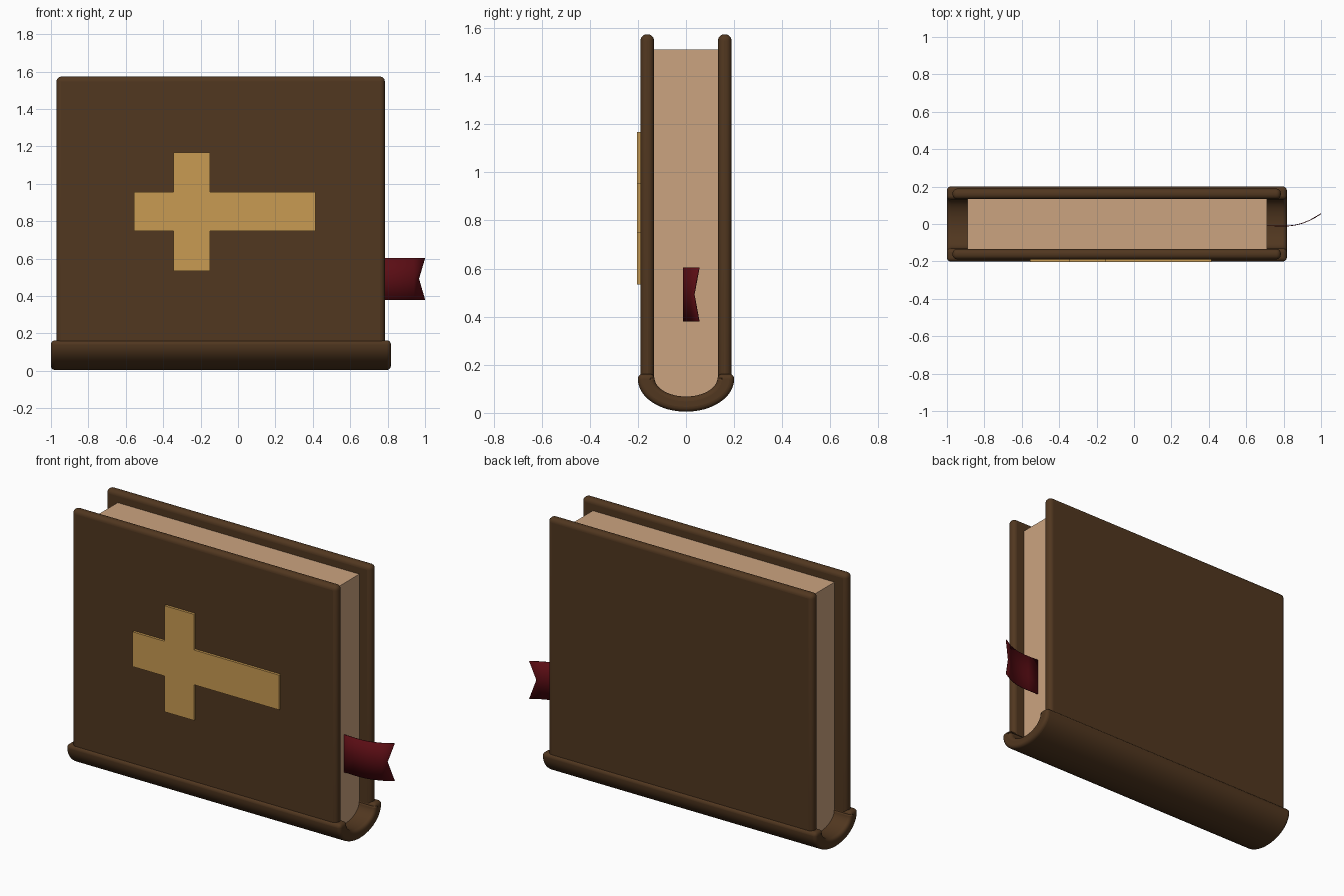
import bpy, bmesh, math

if "Cube" in bpy.data.objects:
    bpy.data.objects.remove(bpy.data.objects["Cube"])


def material(name, rgb):
    m = bpy.data.materials.new(name)
    m.diffuse_color = (*rgb, 1)
    m.use_nodes = True
    m.node_tree.nodes["Principled BSDF"].inputs["Base Color"].default_value = m.diffuse_color
    return m


LEATHER = material("leather", (0.082, 0.038, 0.014))
PAPER = material("paper", (0.60, 0.37, 0.215))
GOLD = material("gold", (0.58, 0.325, 0.085))
RED = material("red", (0.105, 0.004, 0.007))


def make_object(name, bm, mat):
    bmesh.ops.recalc_face_normals(bm, faces=bm.faces)
    me = bpy.data.meshes.new(name)
    bm.to_mesh(me)
    bm.free()
    me.materials.append(mat)
    ob = bpy.data.objects.new(name, me)
    bpy.context.collection.objects.link(ob)
    return ob


def prism(name, outline, offset, mat):
    """Extrude a closed outline of 3D points along an offset."""
    bm = bmesh.new()
    face = bm.faces.new([bm.verts.new(p) for p in outline])
    new = bmesh.ops.extrude_face_region(bm, geom=[face])["geom"]
    bmesh.ops.translate(bm, vec=offset, verts=[g for g in new if isinstance(g, bmesh.types.BMVert)])
    return make_object(name, bm, mat)


def bevel(ob, width, angle=50):
    b = ob.modifiers.new("bevel", 'BEVEL')
    b.width, b.segments = width, 5
    b.limit_method, b.angle_limit = 'ANGLE', math.radians(angle)
    b.use_clamp_overlap = False


def smooth(ob, angle=35):
    bpy.ops.object.select_all(action='DESELECT')
    ob.select_set(True)
    bpy.context.view_layer.objects.active = ob
    bpy.ops.object.shade_smooth_by_angle(angle=math.radians(angle))


def arc(a, b, z, n=24):
    """Lower half ellipse in (y, z), from -y to +y."""
    return [(-a * math.cos(math.pi * i / n), z - b * math.sin(math.pi * i / n)) for i in range(n + 1)]


# cover boards, front and back
for name, y in (("front_cover", -0.189), ("back_cover", 0.133)):
    outline = [(-0.97, y, 0.1), (0.785, y, 0.1), (0.785, y, 1.573), (-0.97, y, 1.573)]
    board = prism(name, outline, (0, 0.056, 0), LEATHER)
    bevel(board, 0.025)
    smooth(board)

# rounded spine: U-shaped section swept along x
outer = [(-0.2, 0.162)] + arc(0.2, 0.135, 0.14) + [(0.2, 0.162)]
inner = [(-0.131, 0.162)] + arc(0.131, 0.078, 0.146) + [(0.131, 0.162)]
section = outer + inner[::-1]
spine = prism("spine", [(-1.0, y, z) for y, z in section], (1.817, 0, 0), LEATHER)
bevel(spine, 0.02)
smooth(spine)

# page block with a rounded bound edge
block = [(-0.137, 1.51)] + arc(0.137, 0.08, 0.146) + [(0.137, 1.51)]
pages = prism("pages", [(-0.89, y, z) for y, z in block], (1.6, 0, 0), PAPER)
smooth(pages)

# raised cross on the front cover
x0, x1, x2, x3 = -0.555, -0.345, -0.15, 0.415
z0, z1, z2, z3 = 0.533, 0.747, 0.955, 1.168
cross = [(x0, z1), (x1, z1), (x1, z0), (x2, z0), (x2, z1), (x3, z1),
         (x3, z2), (x2, z2), (x2, z3), (x1, z3), (x1, z2), (x0, z2)]
prism("cross_emblem", [(x, -0.204, z) for x, z in cross], (0, 0.024, 0), GOLD)

# curled ribbon bookmark with a notched end
path = [(0.69, -0.008), (0.78, -0.011), (0.82, -0.011), (0.86, -0.006),
        (0.90, 0.004), (0.94, 0.02), (1.0, 0.055)]
bm = bmesh.new()
rows = [[bm.verts.new((x, y, z)) for x, y in path] for z in (0.379, 0.492, 0.604)]
rows[1][-1].co.x, rows[1][-1].co.y = 0.967, 0.034
for low, high in zip(rows, rows[1:]):
    for i in range(len(path) - 1):
        bm.faces.new((low[i], low[i + 1], high[i + 1], high[i]))
ribbon = make_object("ribbon_bookmark", bm, RED)
thick = ribbon.modifiers.new("thickness", 'SOLIDIFY')
thick.thickness, thick.offset = 0.004, 0
smooth(ribbon)
